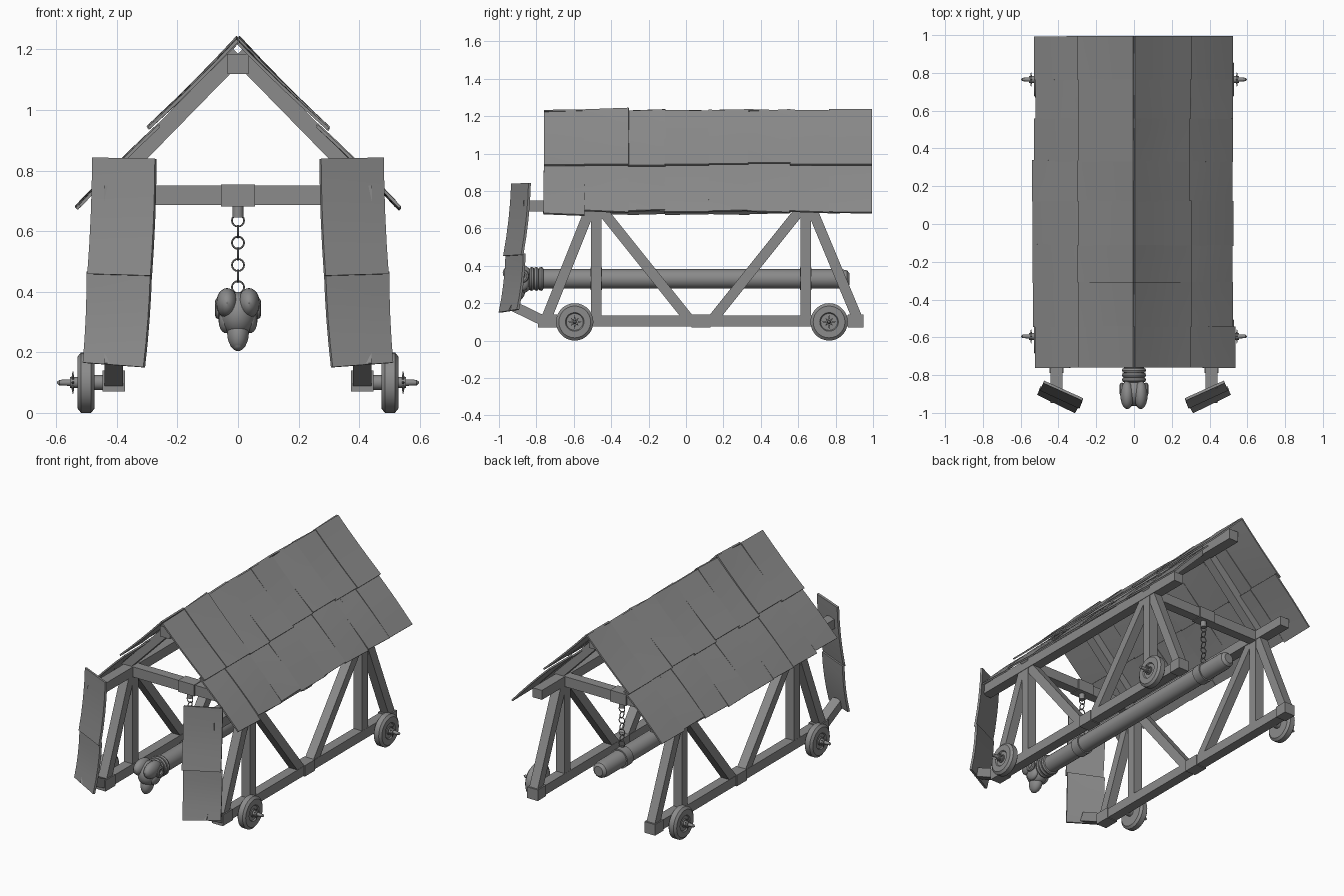
import bpy, bmesh, math, random
from mathutils import Vector, Matrix

if "Cube" in bpy.data.objects:
    bpy.data.objects.remove(bpy.data.objects["Cube"])

random.seed(4)
grey = bpy.data.materials.new("weathered_grey")
grey.diffuse_color = (0.26, 0.26, 0.26, 1)
grey.use_nodes = True
grey.node_tree.nodes["Principled BSDF"].inputs["Base Color"].default_value = grey.diffuse_color
smooth = []


def finish(name, bm, is_smooth=False):
    bmesh.ops.recalc_face_normals(bm, faces=bm.faces)
    me = bpy.data.meshes.new(name)
    bm.to_mesh(me)
    bm.free()
    me.materials.append(grey)
    ob = bpy.data.objects.new(name, me)
    bpy.context.collection.objects.link(ob)
    if is_smooth:
        smooth.append(ob)
    return ob


def beam(name, p, q, w, h, side=(1, 0, 0)):
    """Square timber from p to q; w is measured along side."""
    p, q, s = Vector(p), Vector(q), Vector(side)
    d = (q - p).normalized()
    u = d.cross(s).normalized()
    bm = bmesh.new()
    ends = [[bm.verts.new(c + s * w / 2 * i + u * h / 2 * j)
             for i, j in ((-1, -1), (1, -1), (1, 1), (-1, 1))] for c in (p, q)]
    for e in ends:
        bm.faces.new(e)
    for i in range(4):
        k = (i + 1) % 4
        bm.faces.new((ends[0][i], ends[0][k], ends[1][k], ends[1][i]))
    return finish(name, bm)


def lathe(name, profile, origin, axis, n=24):
    """Spin (distance, radius) pairs around an axis."""
    rot = Vector(axis).to_track_quat('Z', 'Y').to_matrix()
    bm = bmesh.new()
    rings = []
    for t, r in profile:
        rings.append([bm.verts.new(Vector(origin) + rot @ Vector(
            (r * math.cos(a * math.tau / n), r * math.sin(a * math.tau / n), t))) for a in range(n)])
    for a, b in zip(rings, rings[1:]):
        for i in range(n):
            k = (i + 1) % n
            bm.faces.new((a[i], a[k], b[k], b[i]))
    bm.faces.new(rings[0])
    bm.faces.new(rings[-1])
    return finish(name, bm, True)


def ring(name, c, axis, R, r, n=16, m=6, stretch=1.0):
    rot = Vector(axis).to_track_quat('Z', 'Y').to_matrix()
    bm = bmesh.new()
    g = []
    for i in range(n):
        a = math.tau * i / n
        row = []
        for j in range(m):
            b = math.tau * j / m
            v = rot @ Vector(((R + r * math.cos(b)) * math.cos(a),
                              (R + r * math.cos(b)) * math.sin(a), r * math.sin(b)))
            v.z *= stretch
            row.append(bm.verts.new(Vector(c) + v))
        g.append(row)
    for i in range(n):
        for j in range(m):
            i2, j2 = (i + 1) % n, (j + 1) % m
            bm.faces.new((g[i][j], g[i2][j], g[i2][j2], g[i][j2]))
    return finish(name, bm, True)


def blob(name, c, radii, tilt=0):
    bm = bmesh.new()
    bmesh.ops.create_uvsphere(bm, u_segments=20, v_segments=12, radius=1)
    m = Matrix.Translation(c) @ Matrix.Rotation(tilt, 4, 'X') @ Matrix.Diagonal((*radii, 1))
    bmesh.ops.transform(bm, matrix=m, verts=bm.verts)
    return finish(name, bm, True)


def panel(name, a, b, c, d, bulge, thick=0.01, n=5):
    """Thin curved board with corners a, b, c, d."""
    a, b, c, d = map(Vector, (a, b, c, d))
    nor = (b - a).cross(d - a).normalized()
    bm = bmesh.new()
    layers = []
    for off in (-thick / 2, thick / 2):
        g = []
        for i in range(n):
            for j in range(n):
                u, v = i / (n - 1), j / (n - 1)
                p = a.lerp(b, u).lerp(d.lerp(c, u), v)
                g.append(bm.verts.new(p + nor * (off + bulge * (4 * v * (1 - v) - 0.5))))
        layers.append(g)
        for i in range(n - 1):
            for j in range(n - 1):
                k = i * n + j
                bm.faces.new((g[k], g[k + 1], g[k + n + 1], g[k + n]))
    rim = ([i for i in range(n)] + [i * n + n - 1 for i in range(1, n)]
           + [(n - 1) * n + j for j in range(n - 2, -1, -1)] + [i * n for i in range(n - 2, 0, -1)])
    for p, q in zip(rim, rim[1:] + rim[:1]):
        bm.faces.new((layers[0][p], layers[0][q], layers[1][q], layers[1][p]))
    return finish(name, bm, True)


POSTS = (-0.48, 0.64)
for s in (-1, 1):
    x = 0.41 * s
    # side frame
    beam("bottom_beam", (x, -0.76, 0.105), (x, 0.93, 0.105), 0.062, 0.06)
    beam("top_beam", (x, -0.87, 0.72), (x, 0.90, 0.72), 0.065, 0.06)
    for y0, y1 in ((-0.79, -0.69), (0.03, 0.13), (0.865, 0.948)):
        beam("joint_block", (x, y0, 0.105), (x, y1, 0.105), 0.074, 0.07)
    for y in POSTS:
        beam("post", (x, y, 0.11), (x, y, 0.72), 0.06, 0.058)
    for y0, y1 in ((-0.75, -0.51), (0.02, -0.46), (0.14, 0.62), (0.92, 0.67)):
        beam("brace", (x, y0, 0.11), (x, y1, 0.71), 0.058, 0.055)
    # shield and its support
    beam("shield_arm", (x, -0.76, 0.105), (x, -0.935, 0.19), 0.062, 0.055)
    panel("shield_lower", (s * .508, -.895, .165), (s * .308, -.992, .15),
          (s * .285, -.955, .465), (s * .495, -.86, .465), 0.008 * s, 0.014)
    panel("shield_upper", (s * .493, -.872, .458), (s * .285, -.968, .452),
          (s * .270, -.925, .838), (s * .477, -.832, .842), 0.008 * s, 0.014)
    # wheels with spiked hubs
    for y in (-0.595, 0.765):
        lathe("wheel", [(0, .06), (0, .085), (.012, .1), (.045, .1), (.057, .085), (.057, .05), (.05, .045)],
              (s * 0.473, y, 0.1), (s, 0, 0), 28)
        lathe("axle_hub", [(0, .025), (.1, .025), (.1, .018), (.125, .018), (.125, .011), (.16, .009), (.168, .002)],
              (s * 0.43, y, 0.1), (s, 0, 0), 12)
        for k in range(8):
            a = k * math.tau / 8
            lathe("hub_spike", [(0.01, .006), (.037 if k % 2 == 0 else .028, .001)],
                  (s * 0.545, y, 0.1), (0, math.cos(a), math.sin(a)), 6)
    # rafters
    for y in POSTS:
        beam("rafter", (0, y, 1.185), (s * 0.44, y, 0.735), 0.06, 0.055, (0, 1, 0))
    # roof boards, upper row overlapping the lower row
    edges = [-0.76, -0.54, -0.31, -0.11, 0.12, 0.335, 0.555, 0.765, 0.995]
    for i, (y0, y1) in enumerate(zip(edges, edges[1:])):
        j = lambda k=0.008: random.uniform(-k, k)
        lift = 0.006 if i % 2 else 0
        over = 0.004 if i % 2 and i < 7 else 0
        y0, y1 = y0 - over, y1 + over
        e = j(0.01)
        panel("roof_board_lower", (s * .262, y0, .948 + lift), (s * .262, y1, .948 + lift),
              (s * (.528 + e), y1 + j(.005), .685 - e + j(.006)),
              (s * (.528 + e), y0 + j(.005), .685 - e + j(.006)), -0.004 * s, 0.01)
        e = j(0.006)
        panel("roof_board_upper", (0, y0, 1.222 + lift + j()), (0, y1, 1.227 + lift + j()),
              (s * (.294 + e), y1, .938 - e + lift), (s * (.294 + e), y0, .938 - e + lift), 0.004 * s, 0.01)

# ridge beam, cross beams and hanging chains
beam("ridge_beam", (0, -0.73, 1.152), (0, 0.92, 1.152), 0.068, 0.066)
for y in POSTS:
    beam("cross_beam", (-0.42, y, 0.718), (0.42, y, 0.718), 0.06, 0.064, (0, 1, 0))
    beam("chain_block", (-0.056, y, 0.718), (0.056, y, 0.718), 0.076, 0.072, (0, 1, 0))
    lathe("chain_hook", [(0, .018), (.05, .018)], (0, y, 0.645), (0, 0, 1), 12)
    for k in range(7):
        ring("chain_link", (0, y, 0.635 - k * 0.0367), (0, 1, 0) if k % 2 == 0 else (1, 0, 0), 0.02, 0.003)
    lathe("ram_collar", [(-.03, .054), (-.03, .06), (.03, .06), (.03, .054)], (0, y, 0.33), (0, 1, 0))

# ram log
lathe("ram_log", [(0, .052), (1.63, .052), (1.66, .046), (1.675, .03)], (0, -0.80, 0.33), (0, 1, 0))
for y in (-0.825, -0.80, -0.775):
    ring("neck_ring", (0, y, 0.33), (0, 1, 0), 0.05, 0.014, 24, 8)

# animal head striker
blob("skull", (0, -0.89, 0.325), (0.06, 0.075, 0.075))
blob("muzzle", (0, -0.905, 0.265), (0.036, 0.046, 0.062), -0.3)
blob("nose", (0, -0.915, 0.228), (0.022, 0.03, 0.024))
for s in (-1, 1):
    blob("brow_lobe", (s * 0.036, -0.905, 0.362), (0.036, 0.075, 0.05))
    blob("cheek", (s * 0.04, -0.885, 0.305), (0.024, 0.045, 0.042))
    ring("horn_curl", (s * 0.064, -0.875, 0.345), (1, 0, 0), 0.024, 0.012, 18, 8)

# smooth shading with sharp edges kept
bpy.ops.object.select_all(action='DESELECT')
for ob in smooth:
    ob.select_set(True)
bpy.context.view_layer.objects.active = smooth[0]
bpy.ops.object.shade_smooth_by_angle(angle=math.radians(35))
